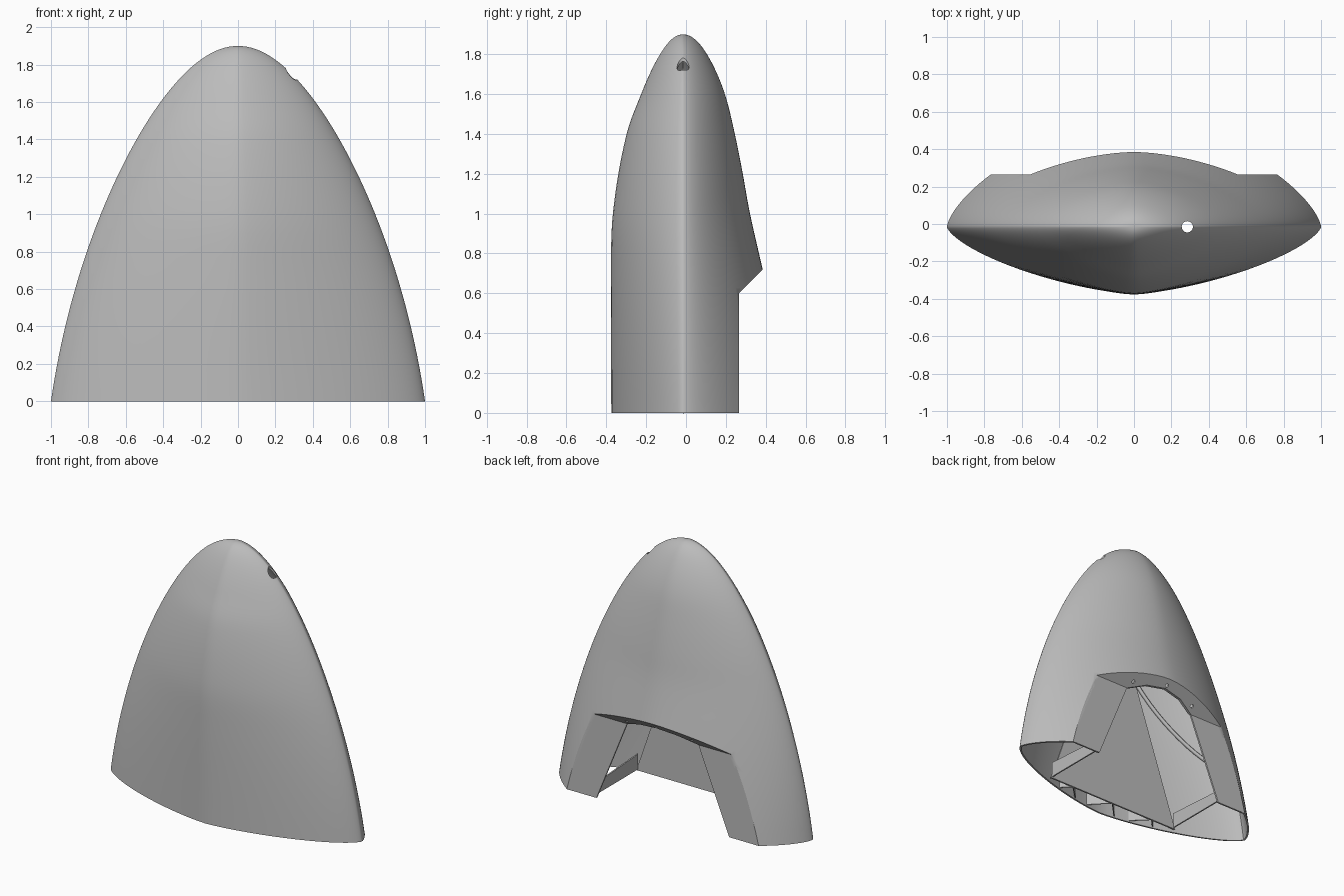
import bpy, bmesh, math
from mathutils import Vector

if "Cube" in bpy.data.objects:
    bpy.data.objects.remove(bpy.data.objects["Cube"])

grey = bpy.data.materials.new("matte_grey")
grey.use_nodes = True
grey.diffuse_color = (0.5, 0.5, 0.5, 1)
grey.node_tree.nodes["Principled BSDF"].inputs["Base Color"].default_value = (0.5, 0.5, 0.5, 1)

HEIGHT, MID_Y, BACK = 1.9, -0.015, 0.265
# depth in front of and behind the middle, against u, where z = HEIGHT * (1 - u^2)
FRONT = [(0, 0), (.229, .115), (.397, .21), (.513, .283), (.688, .352), (.795, .362), (1, .36)]
REAR = [(0, 0), (.229, .12), (.397, .21), (.513, .26), (.607, .3), (.688, .336), (.788, .4), (1, .555)]


def smooth(table, u):
    """Cubic interpolation through a small table."""
    n = len(table) - 1
    def tangent(i):
        a, b = table[max(i - 1, 0)], table[min(i + 1, n)]
        return (b[1] - a[1]) / (b[0] - a[0])
    i = next((k for k in range(n) if u <= table[k + 1][0]), n - 1)
    (x0, y0), (x1, y1) = table[i], table[i + 1]
    h = x1 - x0
    s = (u - x0) / h
    return (y0 * (1 + 2 * s) * (1 - s) ** 2 + h * tangent(i) * s * (1 - s) ** 2
            + y1 * s * s * (3 - 2 * s) + h * tangent(i + 1) * s * s * (s - 1))


def half_width(u):
    return u * (1 + 0.45 * u * u * (1 - u))


def edge_y(t, u, front):
    """Surface y at the fraction t of the half width."""
    t = min(abs(t), 1)
    if front:
        return MID_Y - smooth(FRONT, u) * (1 - t ** 1.45) ** 0.68
    return MID_Y + smooth(REAR, u) * (1 - t ** 1.7) ** 0.68


def finish(name, bm):
    bmesh.ops.recalc_face_normals(bm, faces=bm.faces)
    mesh = bpy.data.meshes.new(name)
    bm.to_mesh(mesh)
    bm.free()
    mesh.materials.append(grey)
    obj = bpy.data.objects.new(name, mesh)
    bpy.context.scene.collection.objects.link(obj)
    return obj


def loft(name, scale=1.0, closed=False, segments=96, rings=44):
    bm = bmesh.new()
    apex = bm.verts.new((0, MID_Y, HEIGHT))
    previous = None
    for r in range(1, rings + 1):
        u = r / rings
        ring = []
        for k in range(segments):
            a = 2 * math.pi * k / segments
            t = math.cos(a)
            y = edge_y(t, u, math.sin(a) < 0)
            ring.append(bm.verts.new((half_width(u) * t * scale, MID_Y + (y - MID_Y) * scale,
                                      HEIGHT * (1 - u * u))))
        for k in range(segments):
            j = (k + 1) % segments
            if previous:
                bm.faces.new((previous[k], previous[j], ring[j], ring[k]))
            else:
                bm.faces.new((apex, ring[j], ring[k]))
        previous = ring
    if closed:
        bm.faces.new(previous)
    return finish(name, bm)


def prism(name, points, offset):
    """Extrude a flat outline by an offset."""
    bm = bmesh.new()
    face = bm.faces.new([bm.verts.new(p) for p in points])
    moved = bmesh.ops.extrude_face_region(bm, geom=[face])["geom"]
    bmesh.ops.translate(bm, vec=offset, verts=[v for v in moved if isinstance(v, bmesh.types.BMVert)])
    return finish(name, bm)


def rod(name, centre, axis, radius, depth):
    bm = bmesh.new()
    bmesh.ops.create_cone(bm, cap_ends=True, segments=24, radius1=radius, radius2=radius, depth=depth)
    bmesh.ops.rotate(bm, matrix=Vector((0, 0, 1)).rotation_difference(Vector(axis)).to_matrix(), verts=bm.verts)
    bmesh.ops.translate(bm, vec=centre, verts=bm.verts)
    return finish(name, bm)


def apply(obj):
    graph = bpy.context.evaluated_depsgraph_get()
    mesh = bpy.data.meshes.new_from_object(obj.evaluated_get(graph))
    obj.modifiers.clear()
    obj.data = mesh


def cut(obj, tool, operation="DIFFERENCE", keep=False):
    mod = obj.modifiers.new("cut", "BOOLEAN")
    mod.operation, mod.object, mod.solver = operation, tool, "EXACT"
    apply(obj)
    if not keep:
        bpy.data.objects.remove(tool)


def yz_outline(points, half=1.2):
    return [(-half, y, z) for y, z in points], (2 * half, 0, 0)


# thin outer shell with the stepped rear cut-out and the small top hole
shell = loft("outer_shell")
solid = shell.modifiers.new("wall", "SOLIDIFY")
solid.thickness, solid.offset = 0.012, -1
apply(shell)
cut(shell, prism("rear_cutter", *yz_outline([(BACK, -.1), (BACK, .6), (.8, 1.135), (.8, -.1)])))
cut(shell, rod("hole_cutter", (.285, MID_Y, 1.7), (0, 0, 1), .03, .6))

# flat cheeks and sloping flange closing the cut-out around a central opening
core = loft("core", scale=0.996, closed=True)
panel = prism("rear_flange", *yz_outline(
    [(BACK, -.1), (BACK, .6), (.8, 1.135), (.8, 1.155), (BACK - .012, .607), (BACK - .012, -.1)]))
cut(panel, core, "INTERSECT", keep=True)
right = [(.57, -.1), (.285, .6), (.15, .65)]
outline = right + [(0, .67)] + [(-x, z) for x, z in reversed(right)]
cut(panel, prism("opening_cutter", [(x, .1, z) for x, z in outline], (0, .6, 0)))
for x, y in ((-.26, .305), (0, .35), (.26, .305)):
    cut(panel, rod("bolt_cutter", (x, y, y + .335), (0, 1, -1), .013, .1))

# inner bulkhead plate
bulkhead = prism("bulkhead", [(-.55, -.22, .01), (.55, -.22, .01), (.11, -.22, 1.28), (-.11, -.22, 1.28)],
                 (0, -.012, 0))

# zigzag webs between bulkhead and front wall
stations = [-.52, -.35, -.17, 0, .17, .35, .52]
for i, (a, b) in enumerate(zip(stations, stations[1:])):
    ya, yb = (-.225, -.4) if i % 2 else (-.4, -.225)
    web = prism("front_web", [(a, ya, .01), (b, yb, .01), (b, yb, .3), (a, ya, .3)], (.01, 0, 0))
    cut(web, core, "INTERSECT", keep=True)

for side in (-1, 1):
    # low braces from bulkhead to cheeks
    x = side * .535
    prism("side_brace", [(x, -.22, .02), (x, BACK - .01, .02), (x, BACK - .01, .1), (x, -.22, .13)],
          (side * .01, 0, 0))
    # curved stiffener on the inside of the front wall
    curve = bpy.data.curves.new("wall_stiffener", "CURVE")
    curve.dimensions, curve.bevel_depth, curve.bevel_resolution = "3D", .014, 1
    line = curve.splines.new("POLY")
    line.points.add(11)
    for k, point in enumerate(line.points):
        s = k / 11
        x, z = .2 + .58 * s, 1.15 - .8 * s + .2 * s * s
        u = math.sqrt(1 - z / HEIGHT)
        point.co = (side * x, edge_y(x / half_width(u), u, True) + .02, z, 1)
    curve.materials.append(grey)
    bpy.context.scene.collection.objects.link(bpy.data.objects.new("wall_stiffener", curve))

bpy.data.objects.remove(core)

# smooth the curved skin, keeping cut edges sharp
bpy.ops.object.select_all(action="DESELECT")
shell.select_set(True)
bpy.context.view_layer.objects.active = shell
bpy.ops.object.shade_smooth_by_angle(angle=math.radians(30))
